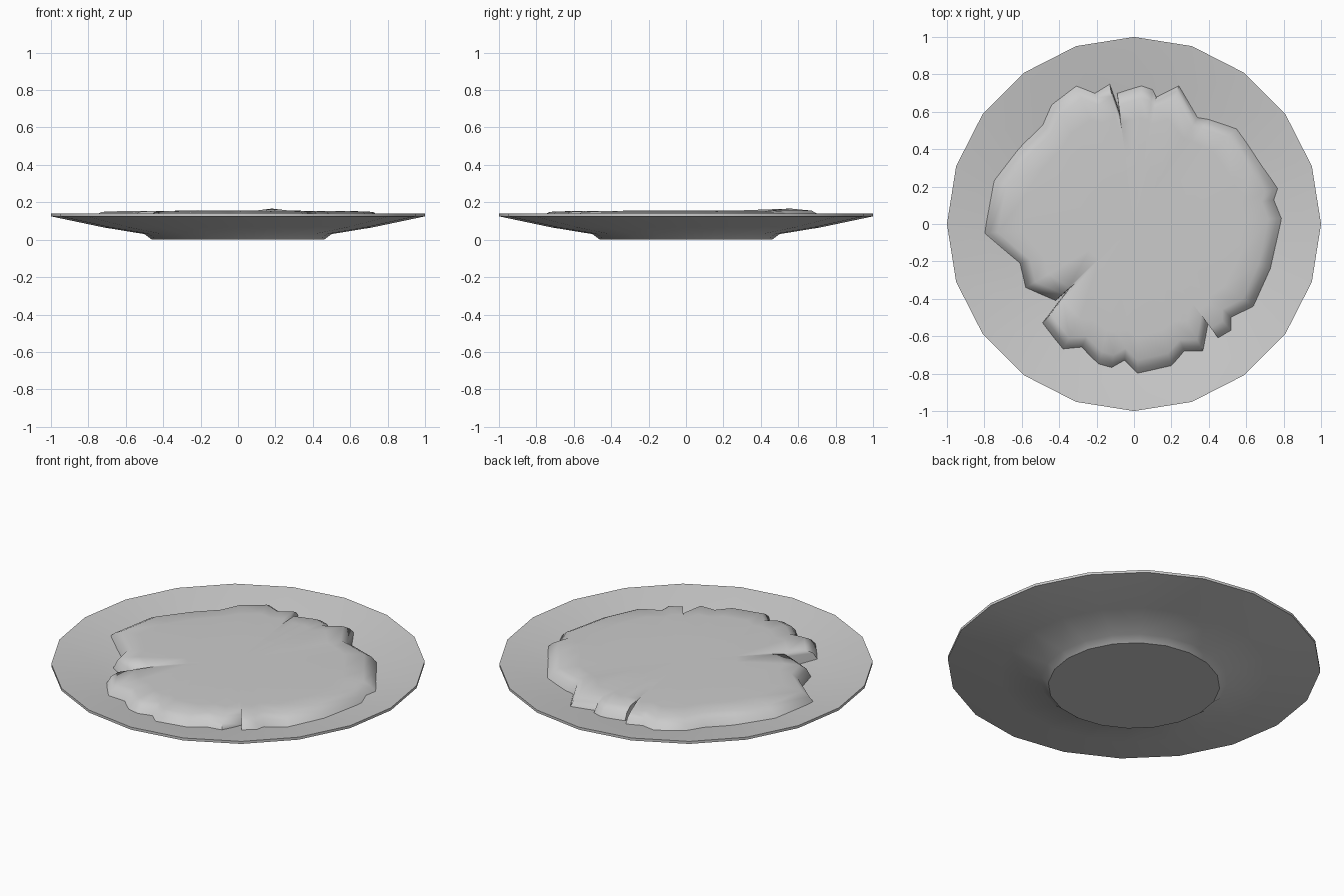
import bpy
import bmesh
import math

cube = bpy.data.objects.get("Cube")
if cube:
    bpy.data.objects.remove(cube, do_unlink=True)


def make_material(name, colour):
    mat = bpy.data.materials.new(name)
    mat.use_nodes = True
    mat.diffuse_color = colour
    mat.node_tree.nodes["Principled BSDF"].inputs["Base Color"].default_value = colour
    return mat


def add_object(name, bm, material, sharp_angle):
    bmesh.ops.recalc_face_normals(bm, faces=bm.faces)
    mesh = bpy.data.meshes.new(name)
    bm.to_mesh(mesh)
    bm.free()
    mesh.materials.append(material)
    obj = bpy.data.objects.new(name, mesh)
    bpy.context.collection.objects.link(obj)
    bpy.ops.object.select_all(action='DESELECT')
    bpy.context.view_layer.objects.active = obj
    obj.select_set(True)
    bpy.ops.object.shade_smooth_by_angle(angle=math.radians(sharp_angle))
    return obj


def bridge(bm, ring_a, ring_b):
    """Join two closed rings of equal length with quads."""
    count = len(ring_a)
    for i in range(count):
        j = (i + 1) % count
        bm.faces.new((ring_a[i], ring_a[j], ring_b[j], ring_b[i]))


grey = make_material("plain grey", (0.6, 0.6, 0.6, 1))

# Plate: a turned profile of radius and height, from foot to rim to well
SIDES = 20
UPPER = [(0.985, 0.138), (0.72, 0.088), (0.48, 0.05)]
LOWER = [(0.46, 0), (0.5, 0.03), (0.72, 0.066), (1, 0.125), (1, 0.14)]

bm = bmesh.new()
rings = []
for radius, height in LOWER + UPPER:
    ring = []
    for i in range(SIDES):
        angle = math.tau * i / SIDES
        ring.append(bm.verts.new((radius * math.cos(angle), radius * math.sin(angle), height)))
    rings.append(ring)
for ring_a, ring_b in zip(rings, rings[1:]):
    bridge(bm, ring_a, ring_b)
bm.faces.new(rings[0])
bm.faces.new(rings[-1])
add_object("plate", bm, grey, 35)


def plate_height(radius):
    """Height of the plate's upper surface at a given radius."""
    for (r_out, z_out), (r_in, z_in) in zip(UPPER, UPPER[1:]):
        if radius >= r_in:
            return z_in + (z_out - z_in) * (radius - r_in) / (r_out - r_in)
    return UPPER[-1][1]


# Food: a ragged outline in hundredths, clockwise from the back
OUTLINE = [
    (-31, 74), (-21, 70), (-13, 75), (-8, 61), (-9, 70), (4, 74), (10, 72),
    (12, 68), (24, 74), (34, 57), (40, 56), (55, 51), (68, 32), (77, 19),
    (75, 13), (79, 3), (73, -24), (64, -44), (52, -50), (52, -57), (45, -61),
    (40, -51), (37, -68), (27, -68), (20, -76), (2, -80), (-5, -73),
    (-12, -77), (-19, -75), (-28, -66), (-38, -67), (-49, -53), (-36, -36),
    (-42, -41), (-58, -34), (-61, -21), (-80, -5), (-75, 23), (-62, 40),
    (-49, 53), (-44, 64)]


def lump(x, y):
    """Small raised fold near the back edge."""
    return 0.02 * math.exp(-((x - 0.24) ** 2 + (y - 0.58) ** 2) / 0.008)


def food_ring(bm, scale, height, evenness):
    """One ring of the food, shrunk and partly evened out to a circle."""
    ring = []
    for px, py in OUTLINE:
        x, y = px / 100, py / 100
        radius = math.hypot(x, y)
        target = scale * (radius * (1 - evenness) + 0.7 * evenness)
        x, y = x * target / radius, y * target / radius
        if height is None:
            z = plate_height(target) - 0.002
        else:
            z = height + lump(x, y)
        ring.append(bm.verts.new((x, y, z)))
    return ring


bm = bmesh.new()
rings = [food_ring(bm, *values) for values in (
    (1, None, 0), (0.965, 0.127, 0), (0.91, 0.149, 0), (0.78, 0.154, 0.3), (0.4, 0.155, 0.8))]
for ring_a, ring_b in zip(rings, rings[1:]):
    bridge(bm, ring_a, ring_b)
centre = bm.verts.new((0, 0, 0.155))
for i, vert in enumerate(rings[-1]):
    bm.faces.new((vert, rings[-1][(i + 1) % len(OUTLINE)], centre))
add_object("food_slab", bm, grey, 70)
